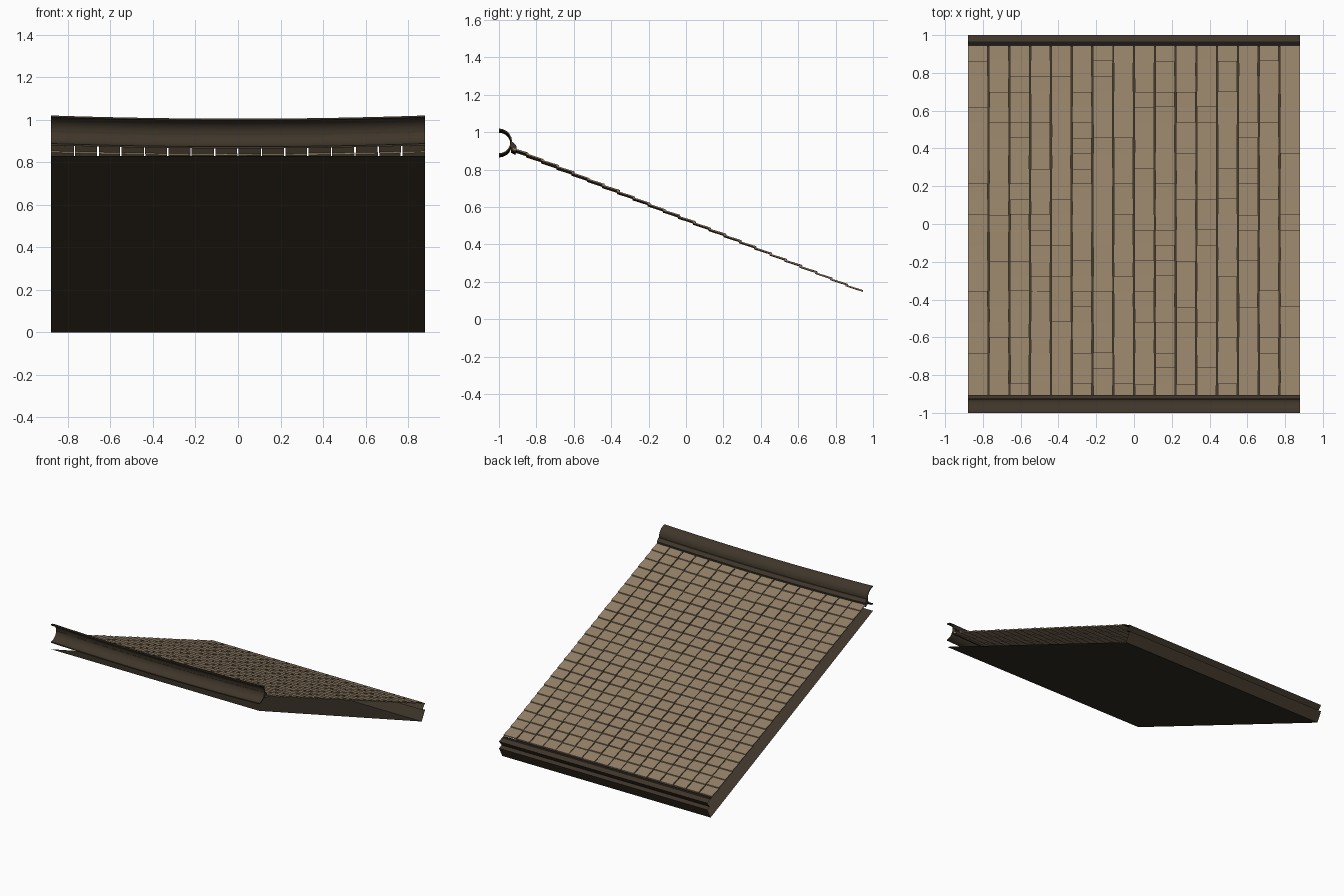
import bpy, bmesh, math, random

if "Cube" in bpy.data.objects:
    bpy.data.objects.remove(bpy.data.objects["Cube"])

random.seed(4)
HALF = 0.88            # half width along x
SEG = 16               # divisions / tile columns across the width


def material(name, rgb):
    m = bpy.data.materials.new(name)
    m.diffuse_color = (*rgb, 1)
    m.use_nodes = True
    m.node_tree.nodes["Principled BSDF"].inputs["Base Color"].default_value = m.diffuse_color
    return m


TILE = material("clay tan", (0.29, 0.215, 0.135))
TRIM = material("dark brown", (0.05, 0.037, 0.023))
SHADE = material("near black", (0.012, 0.009, 0.007))


def sag(x, y):
    # the ridge dips slightly in the middle, fading out at the eave
    return -0.015 * (1 - (x / HALF) ** 2) * (1 - y) / 2


def finish(name, bm, mat):
    me = bpy.data.meshes.new(name)
    bm.to_mesh(me)
    bm.free()
    me.materials.append(mat)
    ob = bpy.data.objects.new(name, me)
    bpy.context.collection.objects.link(ob)
    return ob


def extrude_x(name, profile, mat, closed=False, bend=True):
    """Sweep a (y, z) profile across the full width."""
    bm = bmesh.new()
    rows = []
    for i in range(SEG + 1):
        x = -HALF + 2 * HALF * i / SEG
        rows.append([bm.verts.new((x, y, z + (sag(x, y) if bend else 0)))
                     for y, z in profile])
    n = len(profile)
    for a, b in zip(rows, rows[1:]):
        for j in range(n if closed else n - 1):
            k = (j + 1) % n
            bm.faces.new((a[j], a[k], b[k], b[j]))
    if closed:
        bm.faces.new(rows[0])
        bm.faces.new(rows[-1])
        bmesh.ops.recalc_face_normals(bm, faces=bm.faces)
    return finish(name, bm, mat)


# roof tiles: thin overlapping slabs in a regular grid
ROWS, TOP, END = 23, -0.925, 0.945
pitch = (END - TOP) / ROWS
width = 2 * HALF / SEG


def roof_z(y):
    return 0.917 - 0.411 * (y + 0.92)


bm = bmesh.new()
for r in range(ROWS):
    for c in range(SEG):
        gap = random.uniform(0.002, 0.005)
        x0 = -HALF + c * width + (gap if c else 0)
        x1 = -HALF + (c + 1) * width - (gap if c < SEG - 1 else 0)
        y0 = TOP + r * pitch - (0.012 if r else 0)
        y1 = TOP + (r + 1) * pitch
        if r < ROWS - 1:
            y1 += random.uniform(-0.003, 0.003)
        lift = random.uniform(0.004, 0.007)
        v = []
        for y, up in ((y0, -0.003), (y1, lift)):
            for x in (x0, x1):
                for t in (-0.008, 0.0):
                    v.append(bm.verts.new((x, y, roof_z(y) + up + t + sag(x, y))))
        for f in ((0, 1, 3, 2), (4, 6, 7, 5), (0, 4, 5, 1),
                  (2, 3, 7, 6), (1, 5, 7, 3), (0, 2, 6, 4)):
            bm.faces.new([v[i] for i in f])
bmesh.ops.recalc_face_normals(bm, faces=bm.faces)
finish("roof_tiles", bm, TILE)

# half-round ridge cap, open toward the front
angles = [math.radians(90 - 18 * i) for i in range(11)]
outer = [(-1 + 0.07 * math.cos(a), 0.95 + 0.07 * math.sin(a)) for a in angles]
inner = [(-1 + 0.062 * math.cos(a), 0.95 + 0.062 * math.sin(a)) for a in angles]
cap = extrude_x("ridge_cap", outer + inner[::-1], TRIM, closed=True)

# flashing bar between the ridge cap and the first tile course
extrude_x("ridge_flashing", [(-0.94, 0.95), (-0.925, 0.947), (-0.905, 0.925),
                             (-0.912, 0.893), (-0.935, 0.905)], TRIM, closed=True)

# flat soffit sheet under the roof, open at the sides and ridge
extrude_x("soffit", [(-1.0, 0.83), (0.96, 0.0)], TRIM, bend=False)

# stepped eave trim: two boards leaning inward
extrude_x("eave_trim", [(0.966, 0.139), (1.0, 0.125), (0.967, 0.085),
                        (1.0, 0.074), (0.96, 0.0)], TRIM, bend=False)
extrude_x("eave_shadow_line", [(0.94, 0.144), (0.966, 0.139)], SHADE, bend=False)

# smooth the curved cap while keeping its rims sharp
bpy.ops.object.select_all(action='DESELECT')
cap.select_set(True)
bpy.context.view_layer.objects.active = cap
bpy.ops.object.shade_smooth_by_angle(angle=math.radians(35))
